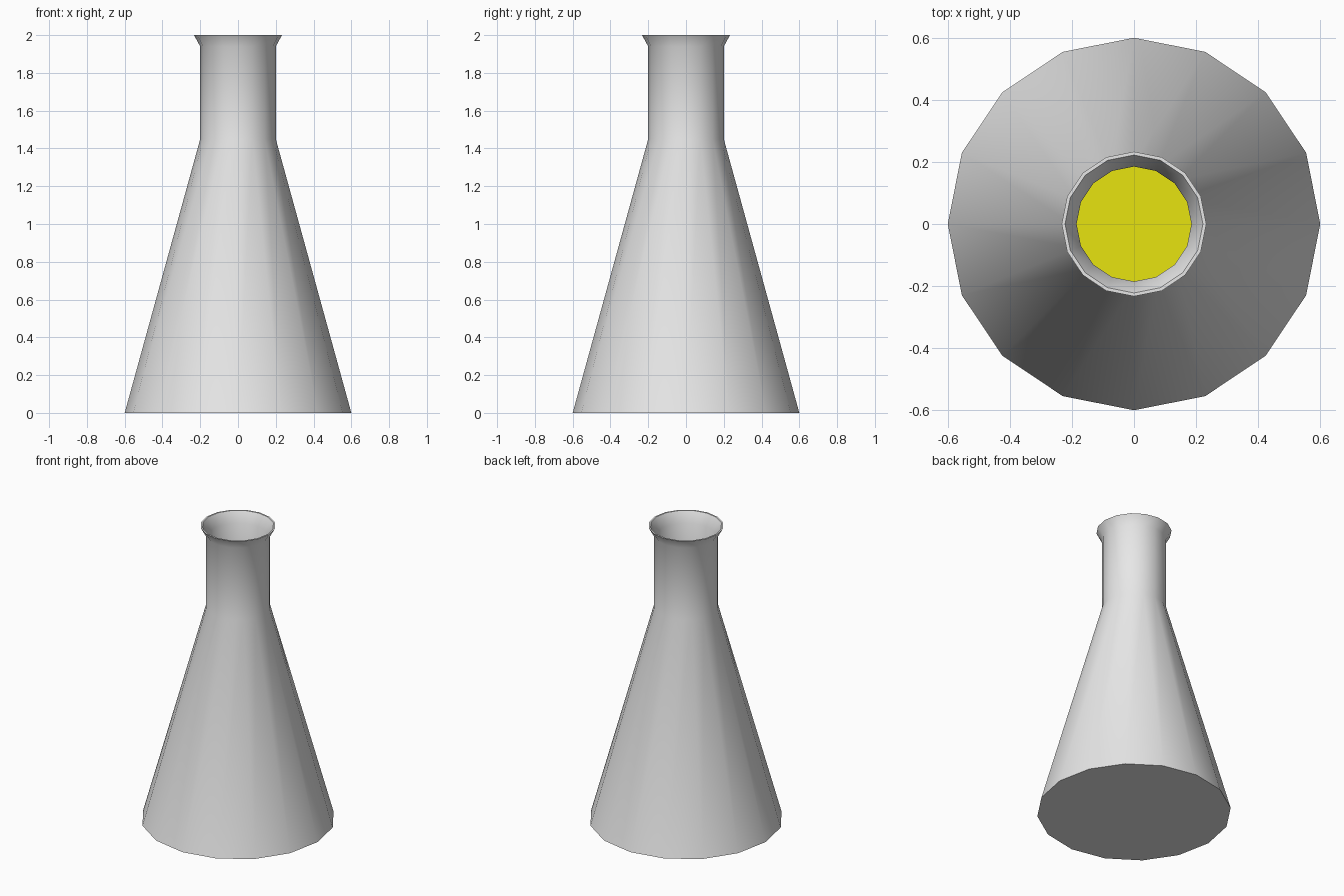
import bpy, bmesh, math

SIDES = 16

old = bpy.data.objects.get("Cube")
if old:
    bpy.data.objects.remove(old, do_unlink=True)


def make_material(name, rgb):
    mat = bpy.data.materials.new(name)
    mat.use_nodes = True
    mat.diffuse_color = (*rgb, 1)
    mat.node_tree.nodes["Principled BSDF"].inputs["Base Color"].default_value = (*rgb, 1)
    return mat


def lathe(name, profile, mat):
    """Revolve (radius, height) points about z; the end rings are capped."""
    bm = bmesh.new()
    rings = []
    for r, z in profile:
        angles = [math.tau * i / SIDES for i in range(SIDES)]
        rings.append([bm.verts.new((r * math.cos(a), r * math.sin(a), z)) for a in angles])
    for low, high in zip(rings, rings[1:]):
        for i in range(SIDES):
            j = (i + 1) % SIDES
            bm.faces.new((low[i], low[j], high[j], high[i]))
    bm.faces.new(rings[0][::-1])
    bm.faces.new(rings[-1])
    mesh = bpy.data.meshes.new(name)
    bm.to_mesh(mesh)
    bm.free()
    mesh.materials.append(mat)
    obj = bpy.data.objects.new(name, mesh)
    bpy.context.collection.objects.link(obj)
    bpy.ops.object.select_all(action='DESELECT')
    obj.select_set(True)
    bpy.context.view_layer.objects.active = obj
    bpy.ops.object.shade_smooth_by_angle(angle=math.radians(35))
    return obj


glass = make_material("pale glass", (0.8, 0.8, 0.8))
yellow = make_material("yellow liquid", (0.8, 0.77, 0.005))

# Flask: up the outside, over the flared lip and down the inner wall
base, shoulder, floor = 0.6, 1.45, 0.02
neck_out, neck_in, floor_radius = 0.2, 0.185, 0.58
lathe("flask", [(base, 0), (neck_out, shoulder), (neck_out, 1.94),
                (0.233, 2), (0.222, 2), (neck_in, 1.93),
                (neck_in, shoulder), (floor_radius, floor)], glass)

# Liquid: fills the lower part of the cone just inside the wall
level = 0.8
slope = (floor_radius - neck_in) / (shoulder - floor)
surface = floor_radius - slope * (level - floor)
gap = 0.003
lathe("liquid", [(floor_radius - gap, floor + gap), (surface - gap, level)], yellow)
